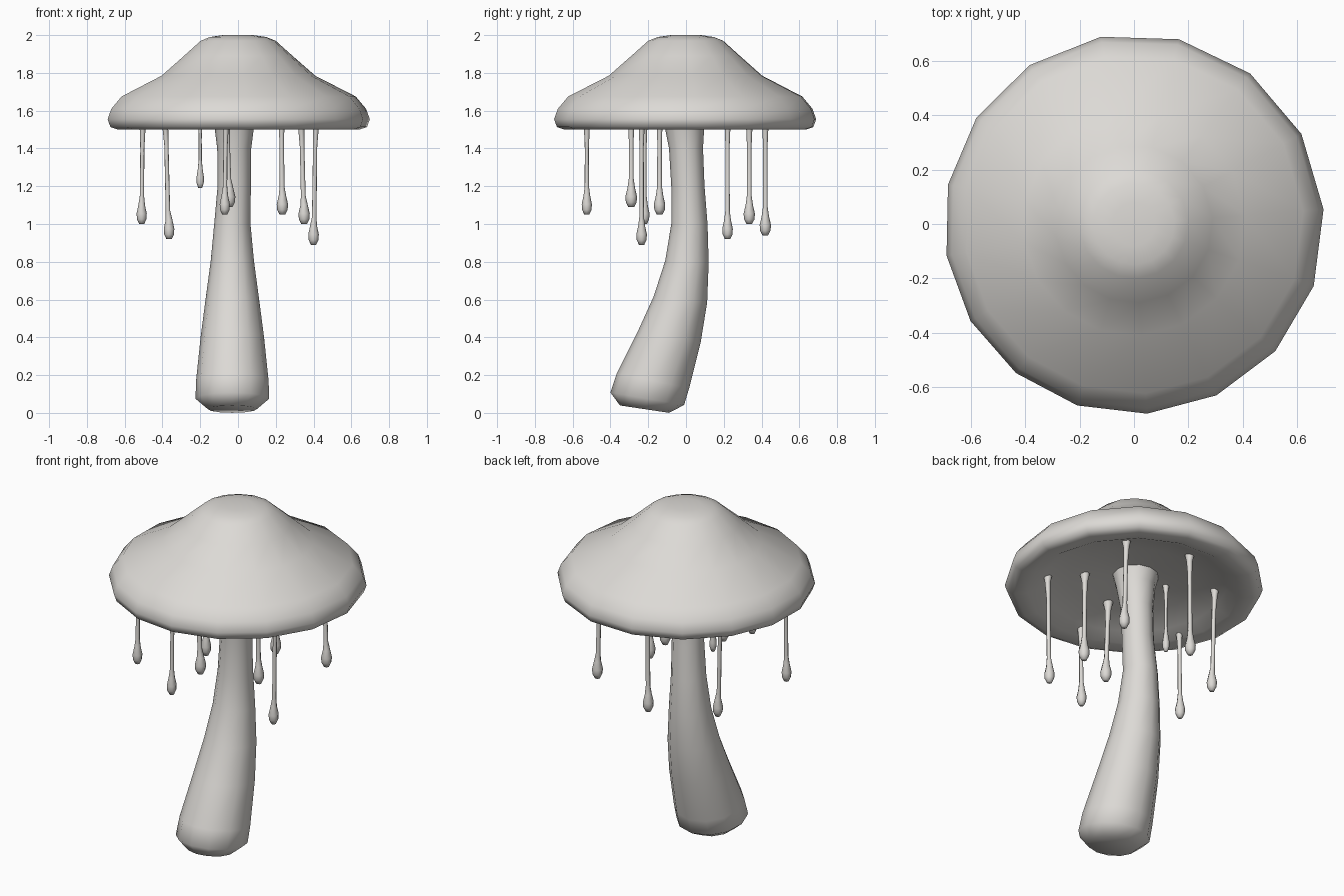
import bpy, bmesh, math

if "Cube" in bpy.data.objects:
    bpy.data.objects.remove(bpy.data.objects["Cube"])

mat = bpy.data.materials.new("pale_warm_grey")
mat.diffuse_color = (0.72, 0.70, 0.67, 1)
mat.use_nodes = True
mat.node_tree.nodes["Principled BSDF"].inputs["Base Color"].default_value = mat.diffuse_color


def loft(name, rings, angles, angle_limit=80):
    """Skin rings (x, y, z, radius, tilt along y); radius 0 closes with a point."""
    bm = bmesh.new()
    loops = []
    for x, y, z, r, t in rings:
        if r == 0:
            loops.append([bm.verts.new((x, y, z))])
        else:
            loops.append([bm.verts.new((x + r * math.cos(a), y + r * math.sin(a),
                                        z + t * r * math.sin(a))) for a in angles])
    n = len(angles)
    for lo, hi in zip(loops, loops[1:]):
        for i in range(n):
            j = (i + 1) % n
            if len(lo) == 1:
                bm.faces.new((lo[0], hi[j], hi[i]))
            elif len(hi) == 1:
                bm.faces.new((lo[i], lo[j], hi[0]))
            else:
                bm.faces.new((lo[i], lo[j], hi[j], hi[i]))
    # cap open ends
    if len(loops[0]) > 1:
        bm.faces.new(loops[0][::-1])
    if len(loops[-1]) > 1:
        bm.faces.new(loops[-1])
    bmesh.ops.recalc_face_normals(bm, faces=bm.faces)
    me = bpy.data.meshes.new(name)
    bm.to_mesh(me)
    bm.free()
    me.materials.append(mat)
    ob = bpy.data.objects.new(name, me)
    bpy.context.collection.objects.link(ob)
    bpy.ops.object.select_all(action='DESELECT')
    ob.select_set(True)
    bpy.context.view_layer.objects.active = ob
    bpy.ops.object.shade_smooth_by_angle(angle=math.radians(angle_limit))
    return ob


def even(n):
    return [2 * math.pi * i / n for i in range(n)]


# Cap: bell profile with rolled rim and hollow underside, 16 slightly uneven sides
cap_angles = [a + math.radians(7 + 4 * math.cos(a - math.radians(130))) for a in even(16)]
cap_profile = [(0, 1.62), (0.12, 1.61), (0.35, 1.575), (0.50, 1.54), (0.575, 1.505),
               (0.645, 1.50), (0.685, 1.513), (0.70, 1.555), (0.68, 1.61), (0.625, 1.675),
               (0.41, 1.785), (0.29, 1.89), (0.20, 1.97), (0.15, 1.99), (0.08, 2.0), (0, 2.0)]
loft("cap", [(0, 0, z, r, 0) for r, z in cap_profile], cap_angles)

# Stem: curved, thick tilted foot, flaring into the cap
stem = [(-.22, .02, .13, -.15), (-.205, .075, .195, -.17), (-.175, .17, .192, -.2),
        (-.09, .4, .168, -.15), (-.03, .6, .142, -.1), (.005, .8, .115, -.05),
        (.018, 1.0, .096, 0), (.01, 1.2, .088, 0), (0, 1.4, .09, 0),
        (-.01, 1.54, .108, 0), (-.01, 1.63, .13, 0)]
loft("stem", [(-.03 + .01 * (z > 1), y, z, r, t) for y, z, r, t in stem], even(12))

# Drips: x, y, lowest point, bulb radius, sideways lean at the top
drips = [(-.51, -.22, 1.00, .027, .005), (-.365, .22, .92, .028, -.02),
         (-.20, .03, 1.19, .020, 0), (-.07, -.525, 1.05, .027, .005),
         (-.045, -.29, 1.09, .031, -.015), (.235, -.14, 1.05, .030, -.005),
         (.35, .335, 1.00, .030, -.015), (.40, -.235, .89, .028, .012),
         (-.045, .42, .94, .030, .005)]
for k, (x, y, b, r, lean) in enumerate(drips):
    top = 1.63 - 0.15 * math.hypot(x, y)
    rings = [(x, y, b, r * .5, 0), (x, y, b + .025, r * .92, 0), (x, y, b + .055, r, 0),
             (x, y, b + .10, r * .65, 0), (x + lean * .3, y, b + .15, r * .42, 0),
             (x + lean * .7, y, top - .15, r * .40, 0), (x + lean, y, top - .05, r * .55, 0),
             (x + lean, y, top, r * .9, 0)]
    loft(f"drip_{k + 1}", rings, even(8))
